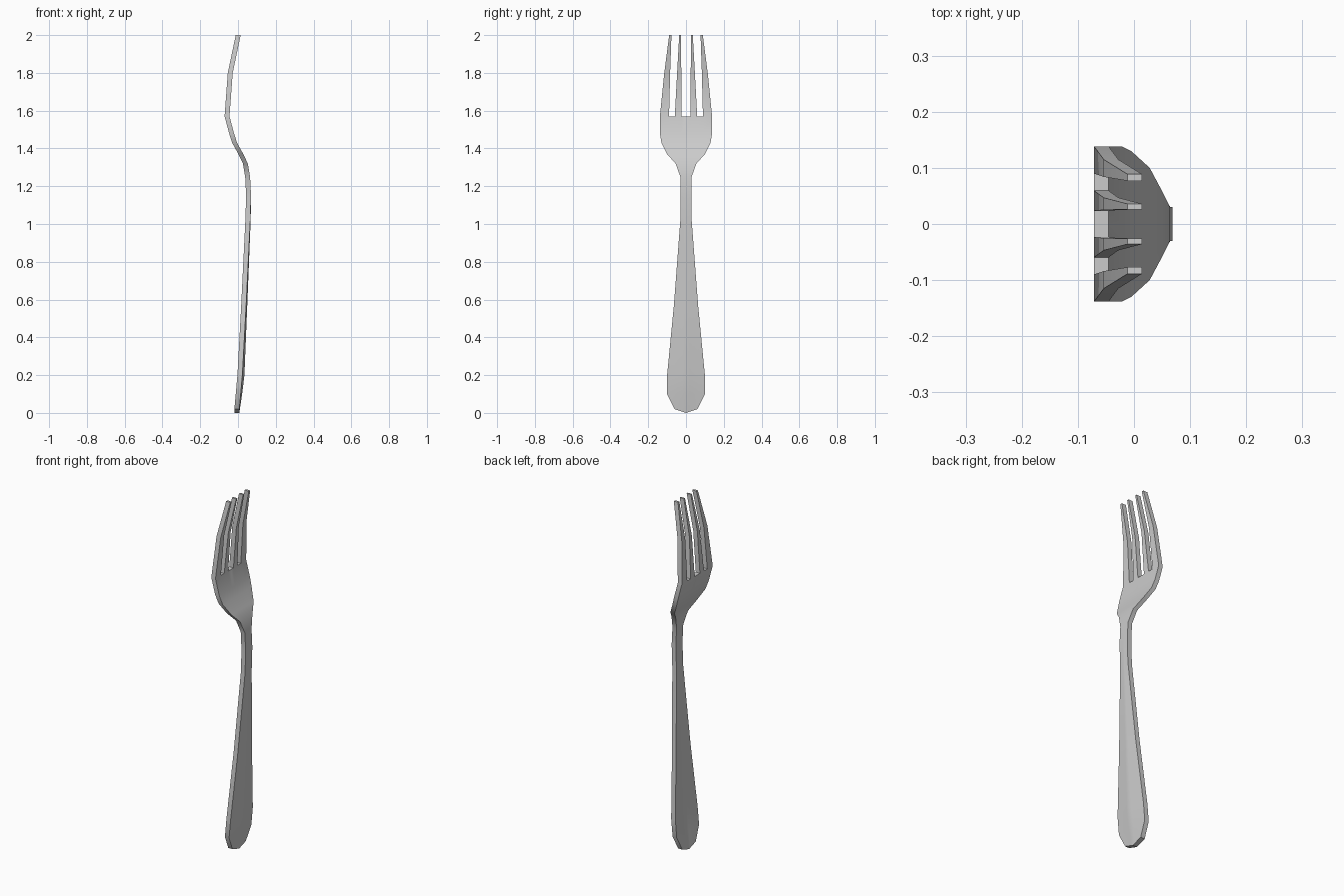
import bpy, bmesh

if "Cube" in bpy.data.objects:
    bpy.data.objects.remove(bpy.data.objects["Cube"])

THICK = 0.026
# Body stations: height, x of the left face, half width, crown of the handle
BODY = [(0.02, -0.019, 0.06, 0.0), (0.10, -0.012, 0.10, 0.008), (0.20, -0.003, 0.10, 0.011),
        (0.57, 0.017, 0.064, 0.006), (1.02, 0.039, 0.03, 0.002), (1.15, 0.043, 0.03, 0.0),
        (1.25, 0.038, 0.03, 0.0), (1.32, 0.026, 0.055, 0.0), (1.37, 0.002, 0.10, 0.0),
        (1.43, -0.031, 0.13, 0.0), (1.48, -0.047, 0.138, 0.0), (1.57, -0.071, 0.138, 0.0)]
# Column positions across the width, matching the tine edges
HALF = [0.17, 0.43, 0.65, 1.0]
COLS = [-f for f in reversed(HALF)] + [0.0] + HALF
# Tine stations: height, x, then y of the tine edges on one side
TINES = [(1.80, -0.054, (0.025, 0.047, 0.084, 0.115)),
         (2.00, -0.012, (0.026, 0.036, 0.077, 0.089))]

bm = bmesh.new()


def row(points):
    """One row of vertex pairs: left face and right face."""
    return [(bm.verts.new((x, y, z)), bm.verts.new((x + THICK, y, z))) for x, y, z in points]


# Handle, neck and bowl
rows = []
for i, (z, x, w, crown) in enumerate(BODY):
    rows.append(row([(x + crown * (1 - abs(c)), c * w,
                      z * abs(c) if i == 0 else z) for c in COLS]))
cells = [(a[j], a[j + 1], b[j + 1], b[j])
         for a, b in zip(rows, rows[1:]) for j in range(len(COLS) - 1)]

# Four tines growing from the top row of the bowl
for cols, side, ids in ((( 5, 6), 1, (0, 1)), ((7, 8), 1, (2, 3)),
                        ((2, 3), -1, (1, 0)), ((0, 1), -1, (3, 2))):
    prev = [rows[-1][c] for c in cols]
    for z, x, ys in TINES:
        cur = row([(x, side * ys[k], z) for k in ids])
        cells.append((prev[0], prev[1], cur[1], cur[0]))
        prev = cur

# Skin both faces, then close every open edge with a wall
edge_use = {}
for c in cells:
    bm.faces.new([p[0] for p in reversed(c)])
    bm.faces.new([p[1] for p in c])
    for p, q in zip(c, c[1:] + c[:1]):
        edge_use.setdefault(frozenset((p, q)), []).append((p, q))
for uses in edge_use.values():
    if len(uses) == 1:
        p, q = uses[0]
        bm.faces.new((p[0], q[0], q[1], p[1]))

bmesh.ops.recalc_face_normals(bm, faces=bm.faces)
mesh = bpy.data.meshes.new("fork")
bm.to_mesh(mesh)
bm.free()
fork = bpy.data.objects.new("fork", mesh)
bpy.context.collection.objects.link(fork)
bpy.context.view_layer.objects.active = fork
fork.select_set(True)
bpy.ops.object.shade_smooth_by_angle(angle=0.6)
